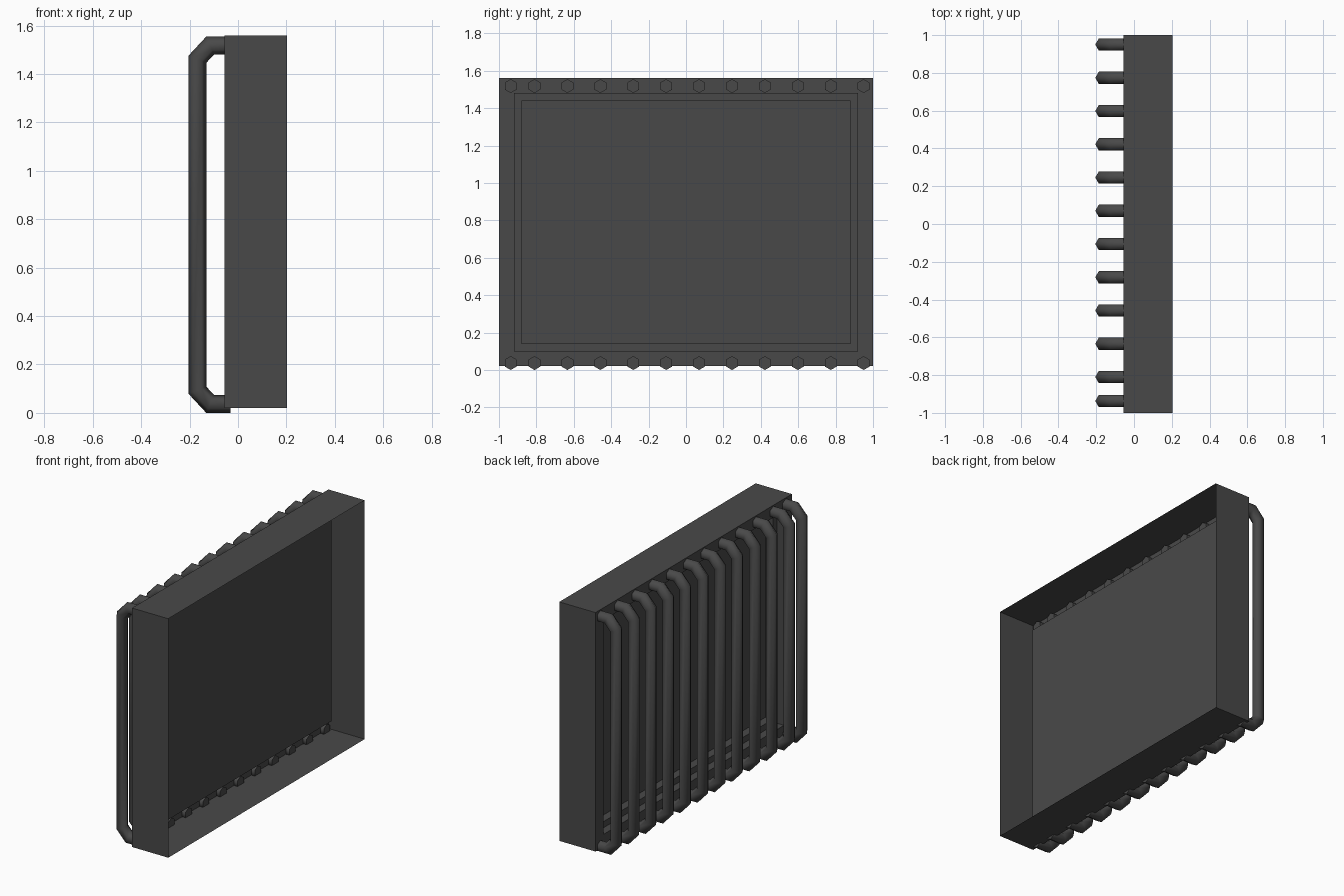
import bpy, bmesh, math
from mathutils import Vector

cube = bpy.data.objects.get("Cube")
if cube:
    bpy.data.objects.remove(cube, do_unlink=True)

# Single dark grey metal
metal = bpy.data.materials.new("dark grey metal")
metal.use_nodes = True
colour = (0.066, 0.066, 0.066, 1)
metal.diffuse_color = colour
metal.node_tree.nodes["Principled BSDF"].inputs["Base Color"].default_value = colour


def loft(name, rings, cap_start, cap_end):
    """Skin a list of closed point rings, with optional end caps."""
    bm = bmesh.new()
    loops = [[bm.verts.new(p) for p in ring] for ring in rings]
    for a, b in zip(loops, loops[1:]):
        for i in range(len(a)):
            j = (i + 1) % len(a)
            bm.faces.new((a[i], a[j], b[j], b[i]))
    if cap_start:
        bm.faces.new(loops[0][::-1])
    if cap_end:
        bm.faces.new(loops[-1])
    mesh = bpy.data.meshes.new(name)
    if cap_start and cap_end:
        bmesh.ops.recalc_face_normals(bm, faces=bm.faces)
    bm.to_mesh(mesh)
    bm.free()
    mesh.materials.append(metal)
    return mesh


def place(name, mesh, y=0):
    obj = bpy.data.objects.new(name, mesh)
    obj.location.y = y
    bpy.context.collection.objects.link(obj)
    return obj


# Open casing: thin walls, then a two-step recess in the back
MID_Z = 0.79


def rectangle(x, half_y, half_z):
    return [(x, sy * half_y, MID_Z + sz * half_z)
            for sy, sz in ((-1, -1), (-1, 1), (1, 1), (1, -1))]


BACK, STEP = -0.055, 0.052
casing = loft("casing", [
    rectangle(0.203, 1, 0.77),
    rectangle(BACK, 1, 0.77),
    rectangle(BACK, 0.92, 0.69),
    rectangle(BACK + STEP, 0.92, 0.69),
    rectangle(BACK + STEP, 0.88, 0.65),
    rectangle(BACK + 2 * STEP, 0.88, 0.65),
], False, True)
place("casing", casing)

# Six-sided cooling pipe swept along a bent path with mitred corners
lower = [(-0.03, 0.037), (-0.115, 0.037), (-0.168, 0.094)]
path = lower + [(x, 1.555 - z) for x, z in reversed(lower)]
path = [Vector((x, 0, z)) for x, z in path]
RADIUS = 0.037
rings = []
for i, p in enumerate(path):
    before = (p - path[max(i - 1, 0)]).normalized()
    after = (path[min(i + 1, len(path) - 1)] - p).normalized()
    tangent = (before + after).normalized()
    across = Vector((0, 1, 0)).cross(tangent)
    mitre = 1 / max(tangent.dot(before), tangent.dot(after))
    rings.append([p + across * (RADIUS * mitre * math.cos(a))
                  + Vector((0, RADIUS * math.sin(a), 0))
                  for a in (k * math.pi / 3 for k in range(6))])
pipe = loft("pipe", rings, True, True)

# Row of pipes, the last one set closer to its neighbour
positions = [0.95 - 0.176 * k for k in range(11)] + [-0.937]
pipes = [place(f"pipe_{n + 1}", pipe, y) for n, y in enumerate(positions)]

bpy.ops.object.select_all(action="DESELECT")
pipes[0].select_set(True)
bpy.context.view_layer.objects.active = pipes[0]
bpy.ops.object.shade_smooth_by_angle(angle=math.radians(65))
